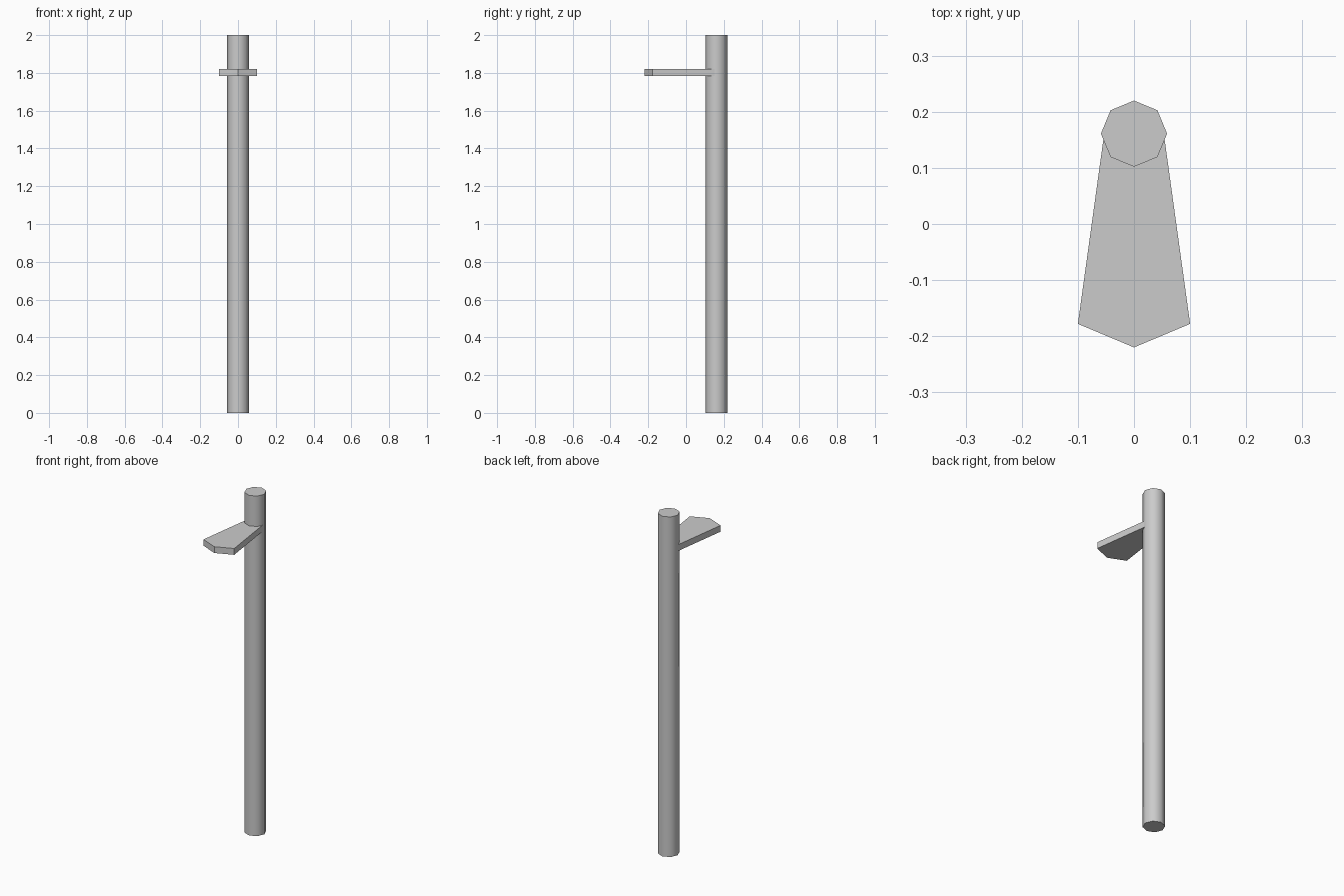
import bpy, bmesh
from math import radians, sin, cos, tau

if "Cube" in bpy.data.objects:
    bpy.data.objects.remove(bpy.data.objects["Cube"])


def prism(name, outline, z0, z1):
    """Extrude a flat outline from z0 up to z1."""
    bm = bmesh.new()
    face = bm.faces.new([bm.verts.new((x, y, z0)) for x, y in outline])
    top = bmesh.ops.extrude_face_region(bm, geom=[face])["geom"]
    for v in top:
        if isinstance(v, bmesh.types.BMVert):
            v.co.z = z1
    bmesh.ops.recalc_face_normals(bm, faces=bm.faces[:])
    mesh = bpy.data.meshes.new(name)
    bm.to_mesh(mesh)
    bm.free()
    obj = bpy.data.objects.new(name, mesh)
    bpy.context.collection.objects.link(obj)
    return obj


# Eight-sided post, smooth around the sides
R, CY = 0.059, 0.161
post = prism("post", [(R * cos(tau * i / 8), CY + R * sin(tau * i / 8))
                      for i in range(8)], 0, 2)
bpy.context.view_layer.objects.active = post
post.select_set(True)
bpy.ops.object.shade_smooth_by_angle(angle=radians(50))

# Flat pointed arm, its narrow end buried in the post
prism("arm", [(0, -0.22), (0.1, -0.178), (0.053, 0.162),
              (-0.053, 0.162), (-0.1, -0.178)], 1.784, 1.821)
